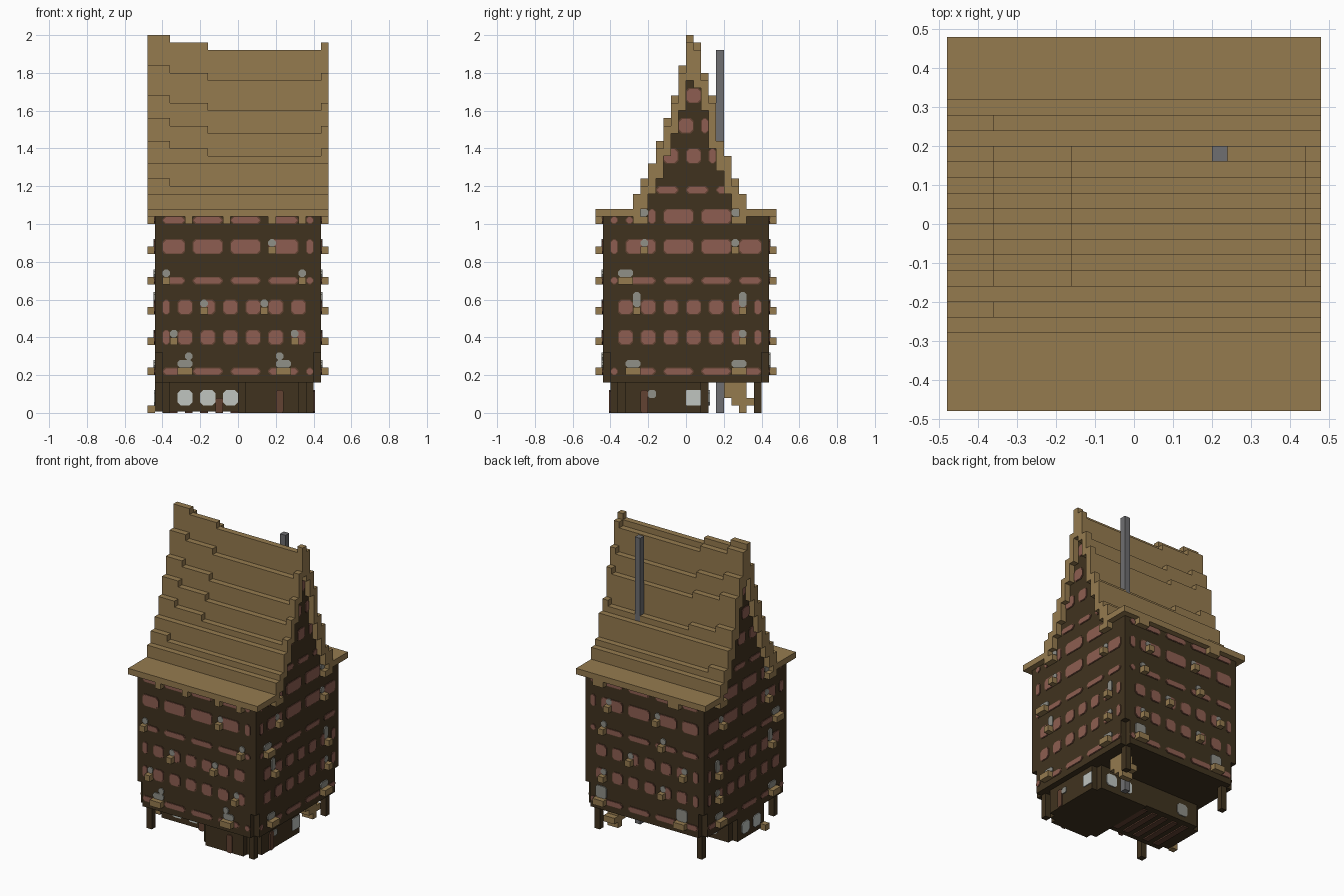
import bpy, bmesh

cube = bpy.data.objects.get("Cube")
if cube:
    bpy.data.objects.remove(cube, do_unlink=True)

U = 0.04    # one block; all sizes below are in blocks


def material(name, r, g, b):
    m = bpy.data.materials.new(name)
    m.use_nodes = True
    colour = [(c / 255) ** 2.2 for c in (r, g, b)] + [1]
    m.diffuse_color = colour
    m.node_tree.nodes["Principled BSDF"].inputs["Base Color"].default_value = colour
    return m


TIMBER = material("dark timber", 66, 54, 36)
TAN = material("tan wood", 148, 122, 80)
PANEL = material("red brown panel", 140, 94, 82)
RIM = material("dark red brown", 98, 68, 53)
STONE = material("light grey stone", 142, 142, 134)
GLASS = material("pale glass", 190, 195, 191)
METAL = material("chimney grey", 110, 110, 112)


class Part:
    """Collects blocks and plates, then becomes one object."""

    def __init__(self, name, mat):
        self.name, self.mat, self.bm = name, mat, bmesh.new()

    def prism(self, ring, offset):
        a = [self.bm.verts.new(p) for p in ring]
        b = [self.bm.verts.new([p[k] + offset[k] for k in range(3)]) for p in ring]
        self.bm.faces.new(a)
        self.bm.faces.new(b[::-1])
        for i in range(len(a)):
            j = (i + 1) % len(a)
            self.bm.faces.new((a[i], b[i], b[j], a[j]))

    def box(self, x0, x1, y0, y1, z0, z1):
        self.prism([(x0, y0, z0), (x1, y0, z0), (x1, y1, z0), (x0, y1, z0)],
                   (0, 0, z1 - z0))

    def wall_box(self, side, u0, u1, d0, d1, z0, z1):
        # u runs along the wall, d points out of it
        s = -1 if side in ("front", "left") else 1
        lo, hi = sorted((s * d0, s * d1))
        if side in ("front", "back"):
            self.box(u0, u1, lo, hi, z0, z1)
        else:
            self.box(lo, hi, u0, u1, z0, z1)

    def plate(self, side, u0, u1, z0, z1, d, thick, cut):
        # chamfered plate lying on a wall
        c = min(cut, (u1 - u0) / 3)
        ring = [(u0 + c, z0), (u1 - c, z0), (u1, z0 + c), (u1, z1 - c),
                (u1 - c, z1), (u0 + c, z1), (u0, z1 - c), (u0, z0 + c)]
        s = -1 if side in ("front", "left") else 1
        if side in ("front", "back"):
            self.prism([(u, s * d, z) for u, z in ring], (0, s * thick, 0))
        else:
            self.prism([(s * d, u, z) for u, z in ring], (s * thick, 0, 0))

    def finish(self):
        bmesh.ops.scale(self.bm, vec=(U, U, U), verts=self.bm.verts)
        bmesh.ops.recalc_face_normals(self.bm, faces=self.bm.faces)
        mesh = bpy.data.meshes.new(self.name)
        self.bm.to_mesh(mesh)
        self.bm.free()
        mesh.materials.append(self.mat)
        bpy.context.collection.objects.link(bpy.data.objects.new(self.name, mesh))


walls = Part("upper_walls", TIMBER)
legs = Part("corner_legs", TIMBER)
rooms = Part("ground_floor_rooms", TIMBER)
gable = Part("gable_walls", TIMBER)
roof = Part("roof_courses", TAN)
eaves = Part("eaves", TAN)
panels = Part("wall_panels", PANEL)
rims = Part("panel_rims", RIM)
ledges = Part("window_ledges", TAN)
stones = Part("ledge_stones", STONE)
glass = Part("ground_windows", GLASS)
doors = Part("doors", RIM)
slats = Part("floor_slats", RIM)
stairs = Part("stairs", TAN)
chimney = Part("chimney", METAL)

# Upper storeys, with the lowest corners notched
walls.box(-11, 11, -11, 11, 8, 26)
walls.box(-11, 11, -10, 10, 4, 8)
walls.box(-10, 10, -11, 11, 4, 8)
for x in (-10, 9):
    for y in (-10, 9):
        legs.box(x, x + 1, y, y + 1, 0, 4)

# Stepped roof: each course is split along its length into uneven heights
SPLITS = [(-12, -9, 0), (-9, -4, 1), (-4, 11, 2), (11, 12, 1)]
FRONT_TOPS = [29, 31, 33, 36, 39, 42, 46, 50]
BACK_TOPS = [29, 31, 34, 37, 42, 45, 49, 50]
for tops, back in ((FRONT_TOPS, False), (BACK_TOPS, True)):
    below = 28
    for i, top in enumerate(tops):
        y0, y1 = (7 - i, 8 - i) if back else (i - 7, i - 6)
        for x0, x1, drop in SPLITS:
            drop = 0 if i in (0, 2) else min(drop, 1) if i == 1 else drop
            roof.box(x0, x1, y0, y1, below - 2, top - drop)
        inner = sorted((y0 if back else y1, 0.5))
        if i < 7:
            gable.box(-11, 11, *inner, below - 2, top - 2)
        below = top
eaves.box(-12, 12, -12, -7, 26, 27)
eaves.box(-12, 12, 8, 12, 26, 27)


# Rows of wall panels
def panel_row(side, z0, z1, start, width, gap, low=-10, high=10):
    u = start
    while u < high:
        a, b = max(u, low), min(u + width, high)
        if b > a:
            rims.plate(side, a, b, z0, z1, 11, 0.06, 0.35)
            panels.plate(side, a + 0.1, b - 0.1, z0 + 0.1, z1 - 0.1, 11, 0.12, 0.4)
        u += width + gap


for side in ("front", "back", "left", "right"):
    end = side in ("left", "right")
    wide, narrow = (-13, -9) if end else (-11, -11)
    for z in (9, 13):
        panel_row(side, z, z + 2, narrow, 2, 1)
    for z, h in ((5, 1), (17, 1), (21, 2)):
        panel_row(side, z, z + h, wide, 4, 1)
    if end:
        panel_row(side, 25, 27, wide, 4, 1, -5, 6)
        panel_row(side, 29, 30, -4, 3, 1, -4, 6)
        panel_row(side, 33, 35, -3, 2, 1, -3, 4)
        panel_row(side, 37, 39, -1, 2, 1, -1, 3)
        panel_row(side, 41, 43, 0, 2, 1, 0, 2)
        for u in (-10, -8, 7):
            panel_row(side, 25, 26, u, 1, 1, u, u + 1)
    else:
        panel_row(side, 25, 26, wide, 4, 1)

# Ledges with a flush pale stone above: (bottom, width, stone height, positions)
FRONT = [(5, 2, 1, (-8, 5)), (9, 1, 1, (-9, 7)), (13, 1, 1, (-5, 3)),
         (17, 1, 1, (-10, 8)), (21, 1, 1, (4,)), (25, 1, 0, (-7, -2, 4, 8))]
BACK = [(5, 2, 2, (-8, 7)), (9, 1, 1, (-4, 7)), (13, 1, 1, (-8, 2)),
        (17, 1, 1, (-4, 7)), (21, 1, 1, (-3, 6)), (25, 2, 0, (-7, 7))]
ENDS = [(5, 2, 1, (-8, 6)), (9, 1, 1, (7,)), (13, 1, 2, (-7, 7)),
        (17, 2, 1, (-9,)), (21, 1, 1, (-6, 6)), (25, 2, 1, (-7, 6))]
for side, rows in (("front", FRONT), ("back", BACK), ("left", ENDS), ("right", ENDS)):
    for z, width, tall, spots in rows:
        for u in spots:
            ledges.wall_box(side, u, u + width, 11, 12, z, z + 1)
            if tall:
                stones.plate(side, u, u + width, z + 1, z + 1 + tall, 11, 0.18, 0.3)
for u in (-7, 5):
    stones.plate("front", u, u + 1, 7, 8, 11, 0.18, 0.3)

# Ground floor: a front shop with stepped corners and a side room with a bay
rooms.box(0, 9, -9, 3, 0, 4)
rooms.box(1, 8, -10, -9, 0, 4)
rooms.box(9, 10, -8, 2, 0, 4)
rooms.box(-10, 0, -6, 3, 0.2, 4)
rooms.box(-11, -10, -5, 2, 0.2, 4)
for u in (-8, -5, -2):
    glass.plate("front", u, u + 2, 1, 3, 6, 0.15, 0.4)
for u in (-4, -1):
    glass.plate("left", u, u + 2, 1, 3, 11, 0.15, 0.4)
for u in (3, 6):
    glass.plate("back", u, u + 2, 1, 3, 3, 0.15, 0.4)
glass.plate("right", 0, 2, 1, 3, 10, 0.15, 0.1)
stones.plate("back", -8, -6, 1, 3, 3, 0.15, 0.4)
stones.plate("right", -5, -4, 2, 3, 10, 0.15, 0.2)
doors.plate("front", 5, 6, 0, 3, 10, 0.2, 0.2)
doors.plate("right", -6, -5, 0, 3, 10, 0.2, 0.2)
doors.plate("front", -3, -2, 0, 2, 6, 0.2, 0.2)
ledges.box(-12, -11, -5, -4, 0, 1)
for x in range(-9, 0, 2):
    slats.box(x, x + 1, -5, 2, 0, 0.2)

# Back stairs under the overhang
for y in (5, 6, 7):
    stairs.box(7, 9, y, y + 1, 7 - y, 4)
stairs.box(7, 9, 8, 9, 1, 2)
chimney.box(5, 6, 4, 5, 0, 48)

for part in (walls, legs, rooms, gable, roof, eaves, panels, rims, ledges, stones,
             glass, doors, slats, stairs, chimney):
    part.finish()
